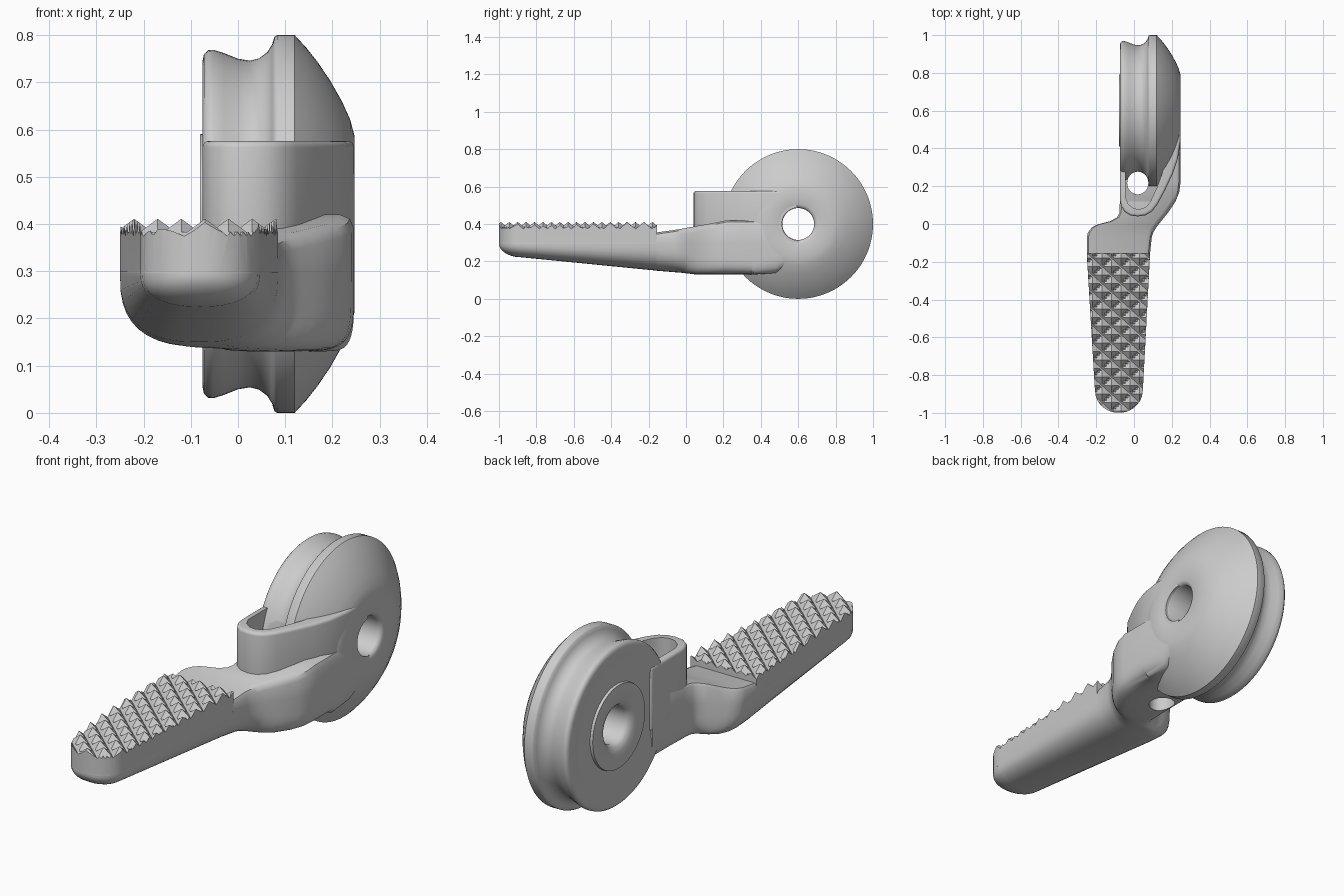
import bpy, bmesh, math
from math import sin, cos, pi

if "Cube" in bpy.data.objects:
    bpy.data.objects.remove(bpy.data.objects["Cube"])


def loft(name, rings, wrap=False):
    """Skin closed rings of points; cap the ends or wrap round."""
    bm = bmesh.new()
    rows = [[bm.verts.new(p) for p in r] for r in rings]
    n = len(rows[0])
    pairs = list(zip(rows, rows[1:])) + ([(rows[-1], rows[0])] if wrap else [])
    for a, b in pairs:
        for i in range(n):
            j = (i + 1) % n
            bm.faces.new((a[i], a[j], b[j], b[i]))
    if not wrap:
        bm.faces.new(rows[0][::-1])
        bm.faces.new(rows[-1])
    bmesh.ops.recalc_face_normals(bm, faces=bm.faces)
    me = bpy.data.meshes.new(name)
    bm.to_mesh(me)
    bm.free()
    ob = bpy.data.objects.new(name, me)
    bpy.context.collection.objects.link(ob)
    return ob


def prism(name, plan, z0, z1):
    return loft(name, [[(x, y, z) for x, y in plan] for z in (z0, z1)])


def apply(ob, kind, **props):
    m = ob.modifiers.new(kind, kind)
    for k, v in props.items():
        setattr(m, k, v)
    bpy.context.view_layer.objects.active = ob
    bpy.ops.object.modifier_apply(modifier=m.name)


def boolean(ob, cutter, op='DIFFERENCE'):
    apply(ob, 'BOOLEAN', object=cutter, operation=op, solver='EXACT')


def smooth(ob, deg):
    bpy.ops.object.select_all(action='DESELECT')
    ob.select_set(True)
    bpy.context.view_layer.objects.active = ob
    bpy.ops.object.shade_smooth_by_angle(angle=math.radians(deg))


# Grooved wheel turned about the x axis
profile = [(-0.08, 0.19), (-0.068, 0.192), (-0.066, 0.26), (-0.072, 0.32),
           (-0.075, 0.345), (-0.072, 0.36), (-0.063, 0.368), (-0.052, 0.369),
           (-0.03, 0.362), (0.0, 0.35), (0.025, 0.346), (0.045, 0.351),
           (0.062, 0.364), (0.072, 0.38), (0.077, 0.396), (0.083, 0.4),
           (0.12, 0.4), (0.145, 0.373), (0.17, 0.341), (0.195, 0.304),
           (0.22, 0.26), (0.238, 0.22), (0.247, 0.185), (0.247, 0.105),
           (0.242, 0.092), (0.23, 0.085), (-0.05, 0.085), (-0.066, 0.095),
           (-0.076, 0.12), (-0.08, 0.16)]
N = 112
wheel = loft("grooved_wheel", [[(x, 0.6 + r * cos(2 * pi * k / N), 0.4 + r * sin(2 * pi * k / N))
                                for x, r in profile] for k in range(N)], wrap=True)

# Lever arm: cross-sections (y, left, right, bottom, top, squareness)
tip = []
for a in (0.12, 0.3, 0.5, 0.7, 0.9, 1.1, 1.3, pi / 2):
    s = sin(a)
    tip.append((-0.88 - 0.12 * cos(a), -0.08 - 0.127 * s, -0.08 + 0.127 * s,
                0.295 - 0.073 * s, 0.30, 2.4))
sections = tip + [
    (-0.16, -0.25, 0.085, 0.151, 0.30, 2.6),
    (-0.155, -0.25, 0.085, 0.15, 0.355, 2.6),
    (-0.07, -0.25, 0.094, 0.143, 0.367, 2.7),
    (-0.045, -0.244, 0.102, 0.141, 0.371, 2.8),
    (-0.02, -0.225, 0.117, 0.139, 0.375, 3),
    (-0.005, -0.20, 0.128, 0.137, 0.378, 3),
    (0.005, -0.165, 0.136, 0.136, 0.38, 3.2),
    (0.015, -0.125, 0.144, 0.135, 0.382, 3.4),
    (0.035, -0.09, 0.16, 0.132, 0.385, 4),
    (0.06, -0.077, 0.18, 0.13, 0.39, 4.5),
    (0.12, -0.075, 0.22, 0.13, 0.40, 5),
    (0.17, -0.075, 0.24, 0.13, 0.41, 5),
    (0.22, -0.075, 0.246, 0.13, 0.42, 5),
    (0.35, -0.075, 0.246, 0.13, 0.42, 5),
    (0.36, 0.08, 0.246, 0.13, 0.42, 5),
    (0.48, 0.09, 0.246, 0.137, 0.42, 4),
    (0.60, 0.12, 0.246, 0.21, 0.42, 4)]


def arm_ring(y, xl, xr, zb, zt, n):
    s = 0.03 if zt > 0.32 else 0.002
    c, h, zs = (xl + xr) / 2, (xr - xl) / 2, 0.295
    ring = [(xl, y, zt - s * 0.4), (xl + s * 0.3, y, zt), (xr - s, y, zt),
            (xr - s * 0.3, y, zt - s * 0.3), (xr, y, zt - s)]
    for k in range(21):
        a = pi * k / 20
        u = math.copysign(abs(cos(a)) ** (2 / n), cos(a))
        ring.append((c + h * u, y, zs - (zs - zb) * abs(sin(a)) ** (2 / n)))
    return ring


arm = loft("lever_arm", [arm_ring(*s) for s in sections])

# Upper housing that wraps the front of the wheel
plan = [(-0.075, 0.36), (-0.075, 0.13), (-0.068, 0.095), (-0.05, 0.065), (-0.02, 0.046),
        (0.02, 0.04), (0.06, 0.046), (0.095, 0.066), (0.125, 0.105), (0.165, 0.18),
        (0.205, 0.265), (0.232, 0.345), (0.246, 0.44), (0.246, 0.6), (0.11, 0.6), (0.11, 0.36)]
housing = prism("wheel_housing", plan, 0.28, 0.576)
apply(housing, 'BEVEL', width=0.014, segments=4, limit_method='ANGLE', angle_limit=math.radians(50))

# Open pocket, vertical hole and axle bore
pocket = prism("pocket_cutter",
               [(-0.045, 0.5), (-0.045, 0.14), (-0.03, 0.105), (0.0, 0.082), (0.03, 0.078),
                (0.06, 0.088), (0.085, 0.115), (0.12, 0.19), (0.15, 0.27), (0.16, 0.34), (0.16, 0.5)],
               0.40, 0.7)
hole = prism("hole_cutter", [(0.02 + 0.056 * cos(2 * pi * k / 40), 0.217 + 0.06 * sin(2 * pi * k / 40))
                             for k in range(40)], -0.1, 0.9)
bore = loft("bore_cutter", [[(x, 0.6 + 0.087 * cos(2 * pi * k / 64), 0.4 + 0.087 * sin(2 * pi * k / 64))
                             for k in range(64)] for x in (-0.3, 0.5)])
boolean(housing, pocket)
for ob in (housing, arm):
    boolean(ob, hole)
    boolean(ob, bore)
boolean(wheel, hole)

# Grip pad: pyramid-toothed slab trimmed to the lever outline
PX, PY = 0.1, 0.09


def tooth(x, y):
    u, v = (x + 0.07) / PX, y / PY
    tri = lambda t: abs(2 * (t - math.floor(t)) - 1)
    return 0.374 + 0.037 * min(tri(u + v), tri(u - v))


xs = [-0.07 + k * PX / 8 for k in range(-17, 16)]
ys = [k * PY / 8 for k in range(-91, -10)]
pad = loft("grip_pad", [[(x, y, tooth(x, y)) for x in xs] + [(xs[-1], y, 0.27), (xs[0], y, 0.27)]
                        for y in ys])
edge = tip + [(-0.155, -0.25, 0.085)]
outline = prism("pad_cutter", [(s[1], s[0]) for s in edge] + [(s[2], s[0]) for s in edge[::-1]],
                0.294, 0.5)
boolean(pad, outline, 'INTERSECT')

for c in (pocket, hole, bore, outline):
    bpy.data.objects.remove(c)
for ob, deg in ((wheel, 40), (arm, 40), (housing, 40), (pad, 25)):
    smooth(ob, deg)
